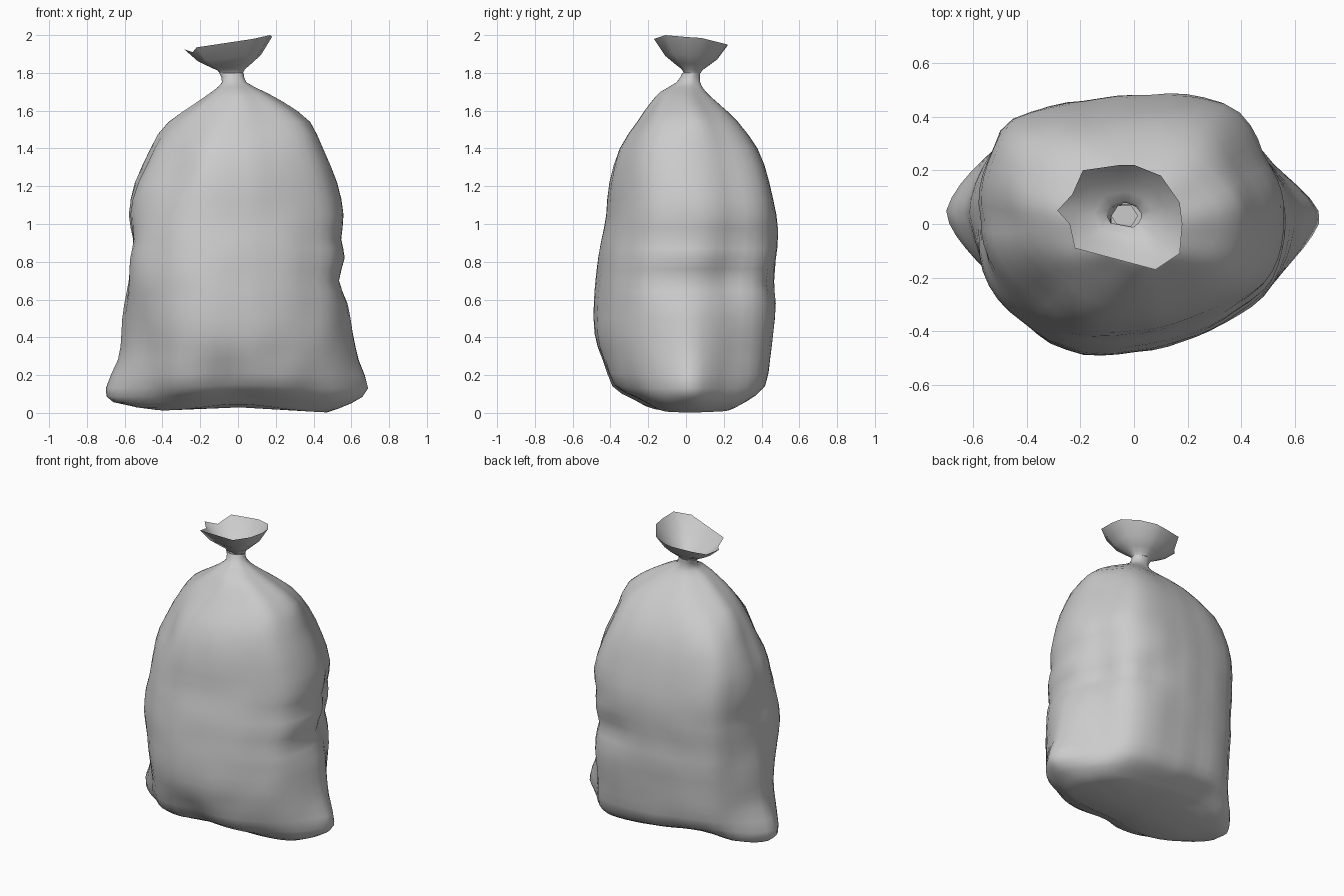
import bpy, bmesh, math
from mathutils import Vector, noise

cube = bpy.data.objects.get("Cube")
if cube:
    bpy.data.objects.remove(cube, do_unlink=True)

SEG = 56
CORE = .56  # half width of the filled core; anything wider is a pinched corner

mat = bpy.data.materials.new("grey plastic")
mat.use_nodes = True
grey = (0.6, 0.6, 0.6, 1)
mat.diffuse_color = grey
mat.node_tree.nodes["Principled BSDF"].inputs["Base Color"].default_value = grey

# Lumpy core outline: angle in degrees, relative radius
OUTLINE = [(0, 1), (31, 1), (47, 1.1), (55, 1.14), (66, 1.1), (85, 1.01), (107, 1.015),
           (138, 1.175), (150, 1.11), (180, 1), (201, 1.03), (225, 1.045), (238, 1.07),
           (251, 1.06), (270, .98), (292, .95), (313, .97), (330, 1.02), (360, 1)]

# Sack levels: z, then x and y extents
LEVELS = [(0, -.45, .47, -.2, .25), (.05, -.66, .6, -.28, .33), (.13, -.7, .69, -.41, .42),
          (.28, -.64, .64, -.46, .445), (.42, -.62, .61, -.487, .46), (.58, -.60, .58, -.487, .475),
          (.70, -.58, .54, -.48, .47), (.82, -.565, .565, -.465, .48), (.92, -.555, .545, -.45, .482),
          (1.05, -.58, .56, -.425, .477), (1.22, -.55, .52, -.41, .44), (1.4, -.485, .445, -.36, .38),
          (1.54, -.38, .385, -.265, .28), (1.64, -.23, .25, -.19, .17), (1.7, -.14, .14, -.135, .105),
          (1.75, -.085, .045, -.05, .075), (1.8, -.1, .03, -.02, .075)]

# Dents and bulges: centre, reach, outward push
FOLDS = [((-.08, -.42, .17), .13, -.05), ((-.35, -.3, 1.25), .12, -.02),
         ((-.5, .05, 1.35), .12, -.02), ((.5, .25, .72), .14, -.03),
         ((.25, .47, .71), .12, -.025), ((-.5, -.25, .35), .15, -.02),
         ((-.42, -.25, 1.42), .24, -.07), ((-.52, -.25, .76), .2, .035),
         ((.38, -.25, 1.4), .18, .02)]

# Underside lifts: centre, reach, height
LIFTS = [((0, -.2), .28, .04), ((0, .2), .28, .04), ((-.35, .3), .25, .08)]


def outline_radius(deg):
    for (a, ra), (b, rb) in zip(OUTLINE, OUTLINE[1:]):
        if a <= deg <= b:
            t = (deg - a) / (b - a)
            return ra + (rb - ra) * t


def spline(rows, steps):
    """Smoothly add in-between rows to a list of levels."""
    out = []
    for i in range(len(rows) - 1):
        p = [Vector(rows[max(0, min(len(rows) - 1, i + k))]) for k in (-1, 0, 1, 2)]
        for s in range(steps):
            t = s / steps
            out.append(p[1] + (p[2] - p[0]) * (t / 2)
                       + (p[0] * 2 - p[1] * 5 + p[2] * 4 - p[3]) * (t * t / 2)
                       + (p[1] * 3 - p[0] - p[2] * 3 + p[3]) * (t ** 3 / 2))
    return out + [Vector(rows[-1])]


def fit(value, lo, hi, new_lo, new_hi):
    return new_lo + (value - lo) / (hi - lo) * (new_hi - new_lo)


def sack_ring(level):
    z, x0, x1, y0, y1 = level
    lumpy = min(1, max(0, (1.7 - z) / .35))
    pleat = max(0, 1 - abs(z - 1.62) / .2) * .03
    pts = []
    for i in range(SEG):
        a = math.tau * i / SEG
        r = 1 + (outline_radius(math.degrees(a)) - 1) * lumpy + pleat * math.sin(7 * a)
        pts.append((r * math.cos(a), r * math.sin(a)))
    xs, ys = zip(*pts)
    core0, core1 = max(x0, -CORE), min(x1, CORE)
    ring = []
    for x, y in pts:
        p = Vector((fit(x, min(xs), max(xs), core0, core1),
                    fit(y, min(ys), max(ys), y0, y1), z))
        # pinched bottom corners stick out sideways
        ear = min(1, max(0, 1.1 - abs(p.y - .03) / .25))
        p.x += ear * (x1 - core1 if x > 0 else x0 - core0)
        out = Vector((p.x, p.y, 0)).normalized()
        for centre, reach, push in FOLDS:
            d = (p - Vector(centre)).length / reach
            p += out * push * math.exp(-d * d)
        if z < 1.6:
            p += out * .008 * noise.noise(p * 5)
        # the underside arches up between its resting corners
        for centre, reach, height in LIFTS:
            d = (p.xy - Vector(centre)).length / reach
            p.z += height * math.exp(-d * d) * max(0, 1 - z / .4)
        ring.append(p)
    return ring


def loft(name, rings, cap_start):
    bm = bmesh.new()
    loops = [[bm.verts.new(p) for p in ring] for ring in rings]
    for low, high in zip(loops, loops[1:]):
        for i in range(len(low)):
            j = (i + 1) % len(low)
            bm.faces.new((low[i], low[j], high[j], high[i]))
    if cap_start:
        centre = bm.verts.new(sum((v.co for v in loops[0]), Vector()) / len(loops[0]))
        for i, v in enumerate(loops[0]):
            bm.faces.new((loops[0][(i + 1) % len(loops[0])], v, centre))
    mesh = bpy.data.meshes.new(name)
    bm.to_mesh(mesh)
    bm.free()
    mesh.materials.append(mat)
    mesh.shade_smooth()
    obj = bpy.data.objects.new(name, mesh)
    bpy.context.collection.objects.link(obj)


# Filled sack from the floor to the tied neck
loft("sack_body", [sack_ring(v) for v in spline(LEVELS, 2)], True)

# Open ruffle above the tie, flaring from the neck to an uneven rim
RIM = [(.18, 0, 1.99), (.17, .08, 1.985), (.1, .18, 1.96), (0, .22, 1.95), (-.05, .22, 1.945),
       (-.19, .2, 1.94), (-.23, .11, 1.9), (-.285, .05, 1.925), (-.24, 0, 1.91),
       (-.22, -.09, 1.935), (.08, -.17, 1.98), (.17, -.11, 2)]
NECK = Vector((-.035, .03, 0))
ruffle = []
for spread, height in ((0, 0), (.06, .1), (.28, .25), (.62, .5), (1, 1)):
    ring = []
    for point in RIM:
        rim = Vector(point)
        around = (Vector((rim.x, rim.y, 0)) - NECK).normalized()
        base = NECK + Vector((around.x * .062, around.y * .048, 1.8))
        p = base.lerp(rim, spread)
        p.z = base.z + (rim.z - base.z) * height
        ring.append(p)
    ruffle.append(ring)
loft("tied_ruffle", ruffle, False)

# Small plug closing the knotted neck
bm = bmesh.new()
corners = [NECK + Vector((.05 * math.cos(math.tau * i / 6), .045 * math.sin(math.tau * i / 6), 1.79))
           for i in range(6)]
bm.faces.new([bm.verts.new(p) for p in corners])
plug = bpy.data.meshes.new("neck_plug")
bm.to_mesh(plug)
bm.free()
plug.materials.append(mat)
bpy.context.collection.objects.link(bpy.data.objects.new("neck_plug", plug))
